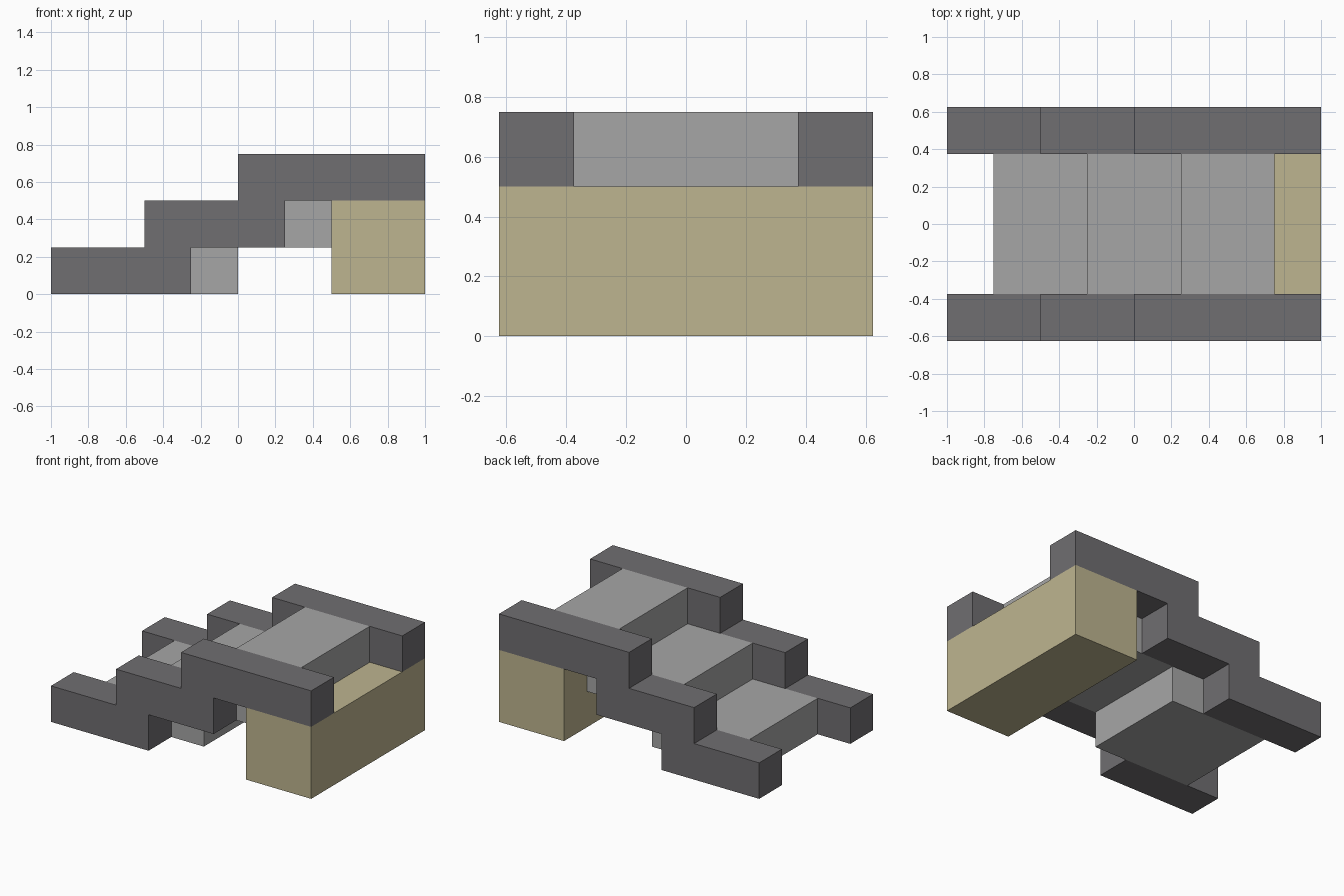
import bpy

cube = bpy.data.objects.get("Cube")
if cube:
    bpy.data.objects.remove(cube, do_unlink=True)


def material(name, rgb):
    mat = bpy.data.materials.new(name)
    mat.use_nodes = True
    color = (*rgb, 1)
    mat.diffuse_color = color
    mat.node_tree.nodes["Principled BSDF"].inputs["Base Color"].default_value = color
    return mat


def extrude_profile(name, profile, y0, y1, mat):
    """Extrude a counter-clockwise (x, z) outline along y."""
    n = len(profile)
    verts = [(x, y, z) for y in (y0, y1) for x, z in profile]
    faces = [list(range(n)), list(range(2 * n - 1, n - 1, -1))]
    faces += [(i, i + n, (i + 1) % n + n, (i + 1) % n) for i in range(n)]
    mesh = bpy.data.meshes.new(name)
    mesh.from_pydata(verts, [], faces)
    mesh.materials.append(mat)
    mesh.update()
    obj = bpy.data.objects.new(name, mesh)
    bpy.context.collection.objects.link(obj)
    return obj


def rectangle(x0, x1, z0, z1):
    return [(x0, z0), (x1, z0), (x1, z1), (x0, z1)]


dark_stone = material("dark_grey", (0.162, 0.156, 0.165))
light_stone = material("light_grey", (0.381, 0.381, 0.381))
sand = material("sand", (0.515, 0.462, 0.279))

STEP = 0.25      # rise of each step
INNER = 0.375    # half width of the treads
OUTER = 0.625    # half width of the whole stair

# Stepped side walls
wall = [(-1, 0), (-STEP, 0), (-STEP, STEP), (STEP, STEP),
        (STEP, 2 * STEP), (1, 2 * STEP), (1, 3 * STEP), (0, 3 * STEP),
        (0, 2 * STEP), (-0.5, 2 * STEP), (-0.5, STEP), (-1, STEP)]
extrude_profile("front_side_wall", wall, -OUTER, -INNER, dark_stone)
extrude_profile("back_side_wall", wall, INNER, OUTER, dark_stone)

# Treads, each tucked under the next
treads = {"lower_tread": (-0.75, 0), "middle_tread": (-0.25, 0.5), "upper_tread": (0.25, 0.75)}
for i, (name, (x0, x1)) in enumerate(treads.items()):
    extrude_profile(name, rectangle(x0, x1, i * STEP, (i + 1) * STEP),
                    -INNER, INNER, light_stone)

# Support block under the top end
extrude_profile("support_block", rectangle(0.5, 1, 0, 2 * STEP), -OUTER, OUTER, sand)
